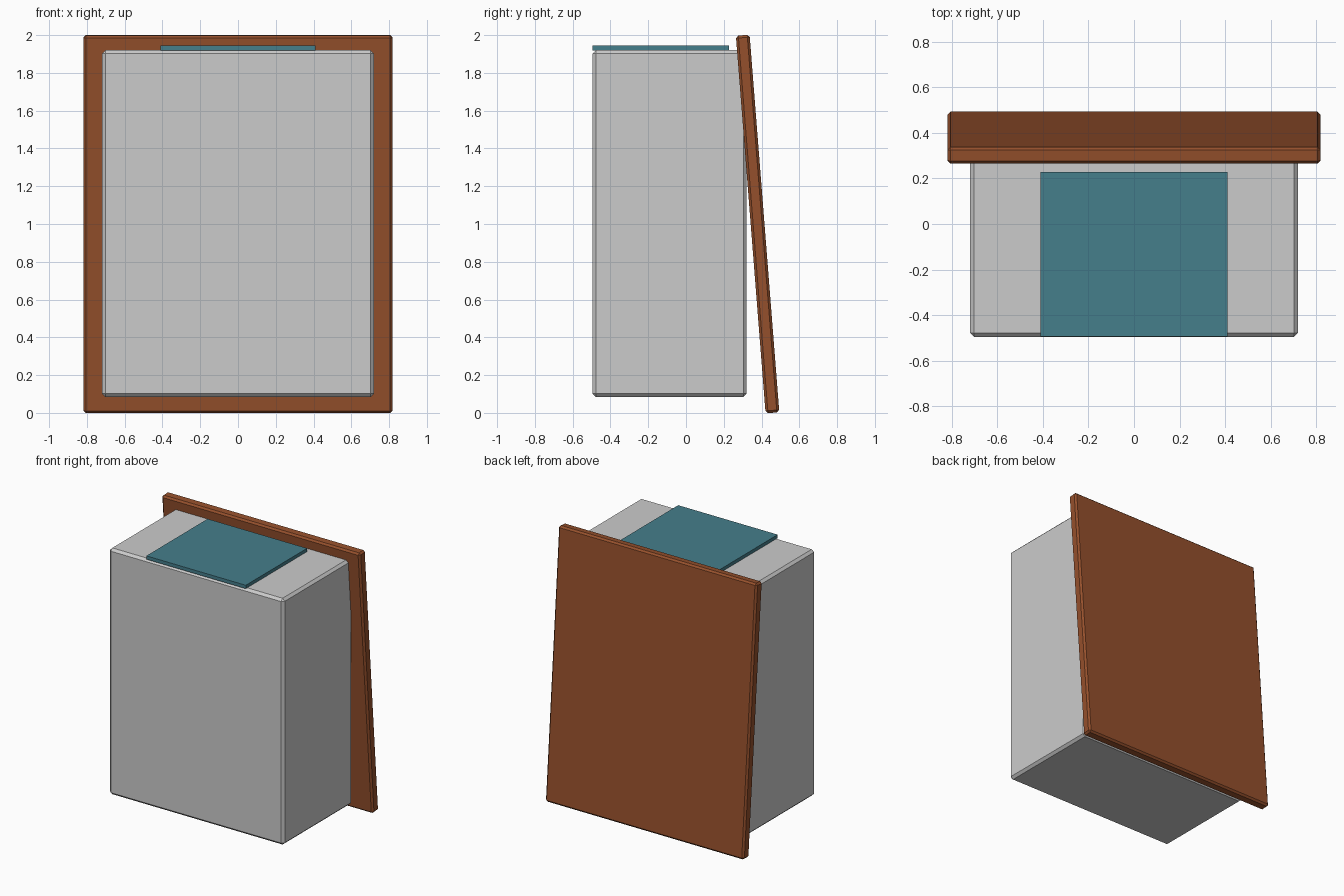
import bpy, math

if "Cube" in bpy.data.objects:
    bpy.data.objects.remove(bpy.data.objects["Cube"])


def box(name, size, center, color=None, bevel=0.0, tilt=0.0):
    bpy.ops.mesh.primitive_cube_add(size=1, location=center, rotation=(tilt, 0, 0))
    ob = bpy.context.object
    ob.name = name
    ob.scale = size
    bpy.ops.object.transform_apply(location=False, rotation=False, scale=True)
    if bevel:
        mod = ob.modifiers.new("chamfer", 'BEVEL')
        mod.width = bevel
        mod.segments = 1
    if color:
        mat = bpy.data.materials.new(name + "_colour")
        mat.diffuse_color = color
        mat.use_nodes = True
        mat.node_tree.nodes["Principled BSDF"].inputs["Base Color"].default_value = mat.diffuse_color
        ob.data.materials.append(mat)
    return ob


# Grey cabinet body
box("body", (1.44, 0.817, 1.836), (0, -0.087, 1.002), bevel=0.018)

# Brown panel leaning against the back
box("leaning_panel", (1.636, 0.073, 2.005), (0, 0.379, 1.0),
    color=(0.30, 0.08, 0.025, 1), bevel=0.013, tilt=math.radians(4.5))

# Teal mat on top, flush with the front
box("top_mat", (0.82, 0.722, 0.026), (0, -0.133, 1.932), color=(0.06, 0.21, 0.26, 1))
